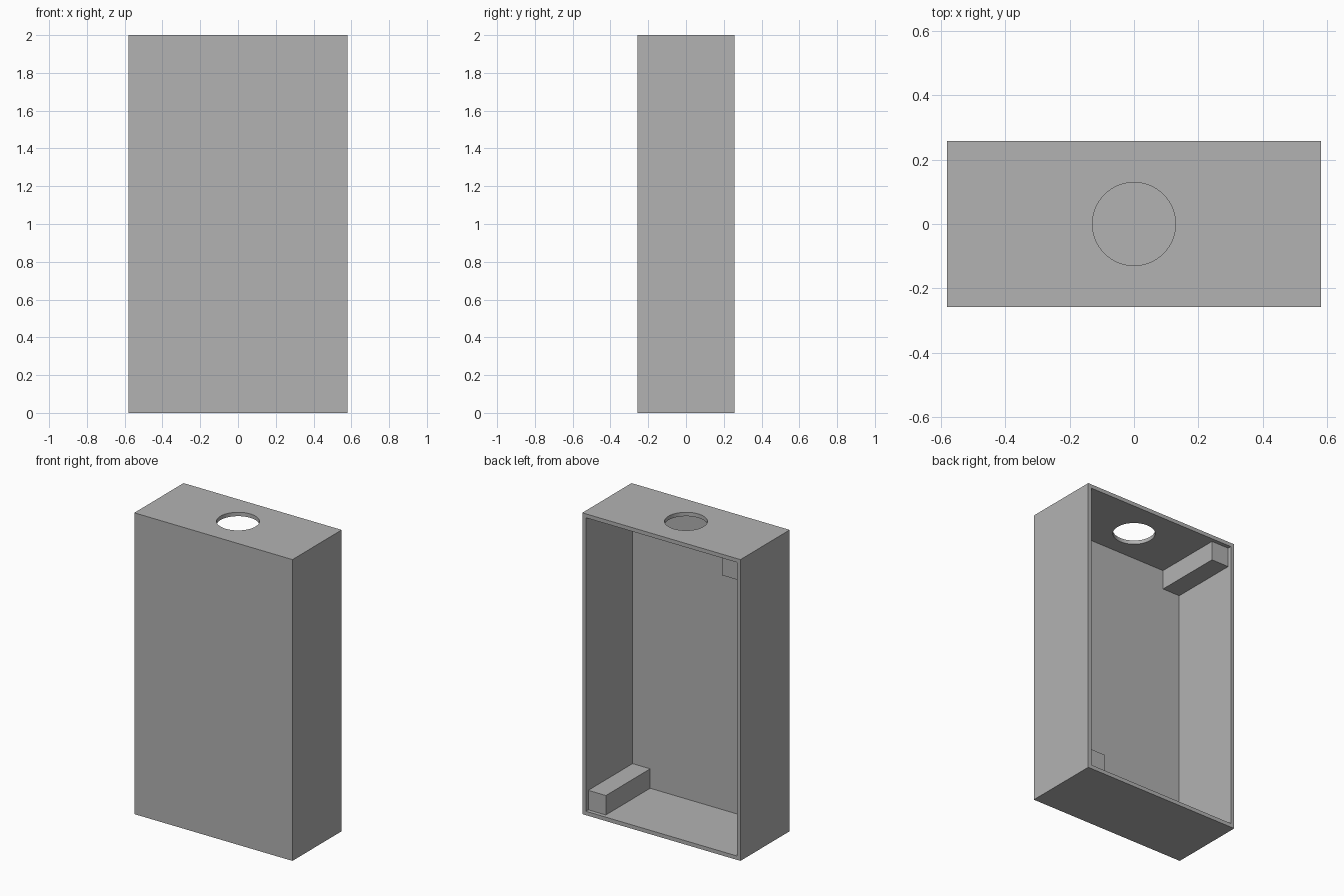
import bpy
from mathutils import Vector

if "Cube" in bpy.data.objects:
    bpy.data.objects.remove(bpy.data.objects["Cube"], do_unlink=True)

U = 2 / 155                                # one millimetre in model units
WIDTH, DEPTH, HEIGHT = 90 * U, 40 * U, 155 * U
WALL, POST, HOLE_RADIUS = 2 * U, 10 * U, 10 * U

grey = bpy.data.materials.new("plain_grey")
grey.use_nodes = True
colour = (0.448, 0.448, 0.448, 1)
grey.diffuse_color = colour
grey.node_tree.nodes["Principled BSDF"].inputs["Base Color"].default_value = colour


def box(name, low, high):
    """Box between two opposite corners."""
    low, high = Vector(low), Vector(high)
    bpy.ops.mesh.primitive_cube_add(size=1, location=(low + high) / 2)
    obj = bpy.context.object
    obj.name = name
    obj.scale = high - low
    bpy.ops.object.transform_apply(location=False, rotation=False, scale=True)
    obj.data.materials.append(grey)
    return obj


def cut(target, cutter):
    """Subtract the cutter from the target and discard it."""
    mod = target.modifiers.new("cut", 'BOOLEAN')
    mod.operation = 'DIFFERENCE'
    mod.solver = 'EXACT'
    mod.object = cutter
    bpy.context.view_layer.objects.active = target
    bpy.ops.object.modifier_apply(modifier=mod.name)
    bpy.data.objects.remove(cutter, do_unlink=True)


x, y = WIDTH / 2, DEPTH / 2
inner_x, inner_front = x - WALL, -y + WALL

# Case with an open back
case = box("case", (-x, -y, 0), (x, y, HEIGHT))
cut(case, box("cavity_cutter", (-inner_x, inner_front, WALL),
              (inner_x, y + WALL, HEIGHT - WALL)))

# Round opening through the top wall
bpy.ops.mesh.primitive_cylinder_add(vertices=64, radius=HOLE_RADIUS,
                                    depth=WALL * 4, location=(0, 0, HEIGHT))
hole = bpy.context.object
hole.data.materials.append(grey)
cut(case, hole)
bpy.ops.object.select_all(action='DESELECT')
case.select_set(True)
bpy.context.view_layer.objects.active = case
bpy.ops.object.shade_smooth_by_angle()

# Square posts in opposite corners, set back from the rim by one wall thickness
box("lower_left_post", (inner_x - POST, inner_front, WALL),
    (inner_x, y - WALL, WALL + POST))
box("upper_right_post", (-inner_x, inner_front, HEIGHT - WALL - POST),
    (-inner_x + POST, y - WALL, HEIGHT - WALL))
